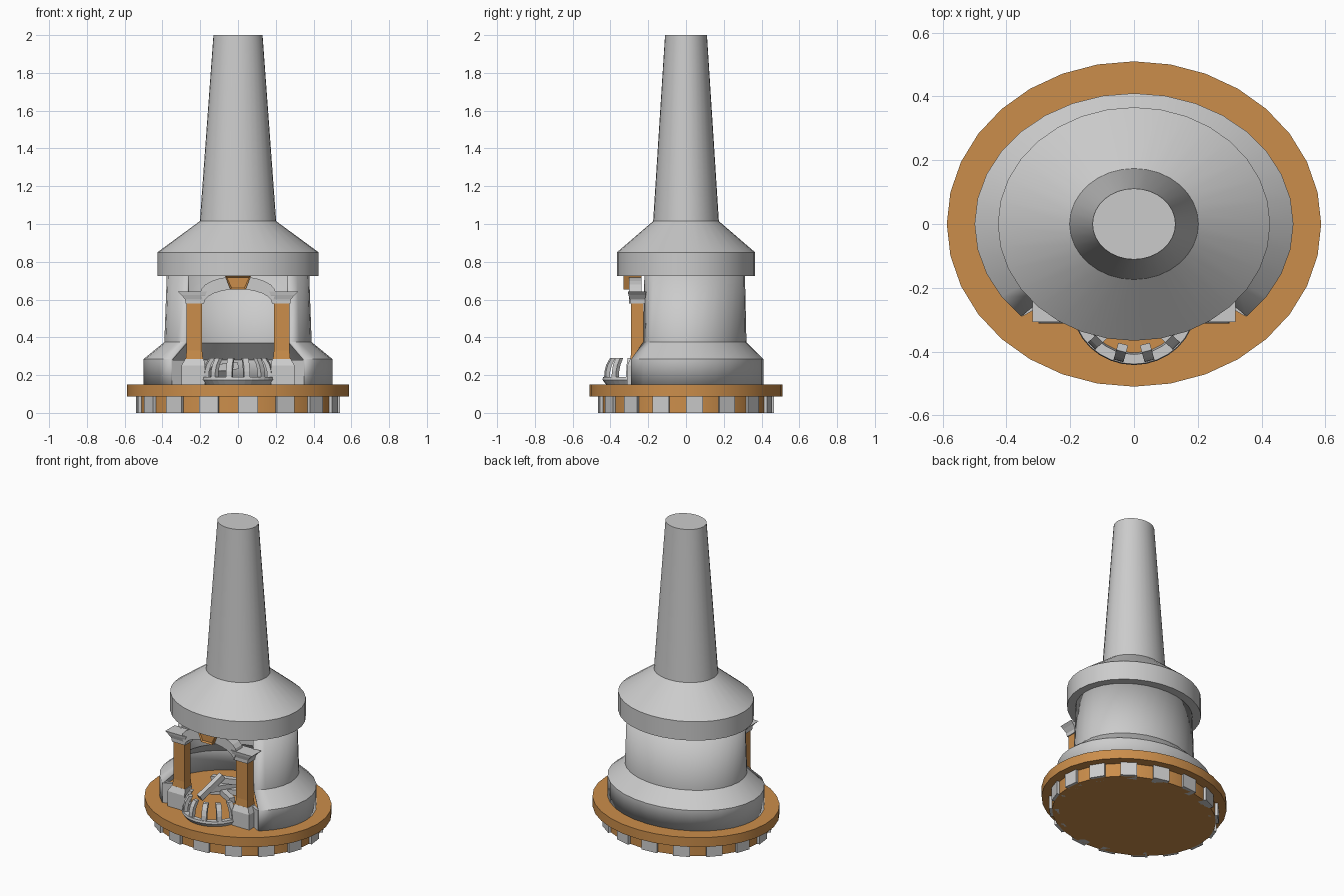
import bpy, bmesh, math
from mathutils import Vector

if "Cube" in bpy.data.objects:
    bpy.data.objects.remove(bpy.data.objects["Cube"])

orange = bpy.data.materials.new("orange_clay")
orange.diffuse_color = (0.6, 0.27, 0.07, 1)
orange.use_nodes = True
orange.node_tree.nodes["Principled BSDF"].inputs["Base Color"].default_value = orange.diffuse_color
STEP = math.tau / 32


def finish(name, bm, mat=None, smooth=False, recalc=True):
    if recalc:
        bmesh.ops.recalc_face_normals(bm, faces=bm.faces)
    me = bpy.data.meshes.new(name)
    bm.to_mesh(me)
    bm.free()
    ob = bpy.data.objects.new(name, me)
    bpy.context.collection.objects.link(ob)
    if mat:
        me.materials.append(mat)
    if smooth:
        bpy.ops.object.select_all(action='DESELECT')
        ob.select_set(True)
        bpy.context.view_layer.objects.active = ob
        bpy.ops.object.shade_smooth_by_angle(angle=math.radians(25))
    return ob


def add_loft(bm, rings, closed=True, caps=True):
    """Skin successive rings of points."""
    vs = [[bm.verts.new(p) for p in r] for r in rings]
    n = len(vs[0])
    for a, b in zip(vs, vs[1:]):
        for i in range(n if closed else n - 1):
            j = (i + 1) % n
            bm.faces.new((a[i], a[j], b[j], b[i]))
    if caps:
        bm.faces.new(vs[0][::-1])
        bm.faces.new(vs[-1])


def oval(rx, ry, z, first=0, count=32, cy=0):
    """Oval ring points, counted from the front centre."""
    return [(rx * math.sin(i * STEP), cy - ry * math.cos(i * STEP), z)
            for i in range(first, first + count)]


def rect(z, x0, x1, y0, y1):
    return [(x0, y0, z), (x1, y0, z), (x1, y1, z), (x0, y1, z)]


def block(name, levels, mat=None, mirror=True):
    bm = bmesh.new()
    add_loft(bm, [rect(*l) for l in levels])
    ob = finish(name, bm, mat)
    if mirror:
        ob.modifiers.new("Mirror", 'MIRROR')
    return ob


# Round foundation and plate
bm = bmesh.new()
add_loft(bm, [oval(.522, .447, 0), oval(.522, .447, .09)])
finish("foundation", bm, orange, True)
bm = bmesh.new()
add_loft(bm, [oval(.587, .51, .088), oval(.587, .51, .15)])
finish("floor_plate", bm, orange, True)

# Stone blocks set around the foundation on every other facet
bm = bmesh.new()
for i in range(0, 32, 2):
    o, n = oval(.54, .465, 0, i, 2), oval(.48, .41, 0, i, 2)
    foot = [o[0], o[1], n[1], n[0]]
    add_loft(bm, [foot, [(x, y, .09) for x, y, z in foot]])
finish("foundation_stones", bm)

# Open-fronted wall shell with flared skirt
bm = bmesh.new()
profile = [(.5, .41, .15), (.5, .41, .285), (.39, .32, .375), (.377, .312, .73)]
add_loft(bm, [oval(rx, ry, z, 4, 25) for rx, ry, z in profile], False, False)
wall = finish("wall_shell", bm, None, True, False)
sol = wall.modifiers.new("Thickness", 'SOLIDIFY')
sol.thickness = .012
sol.offset = -1

# Hood and chimney
bm = bmesh.new()
add_loft(bm, [oval(.427, .366, .725), oval(.427, .366, .85), oval(.202, .174, 1.015),
              oval(.13, .111, 2)])
finish("hood_and_chimney", bm, None, True)

# Wing between skirt and pedestal
bm = bmesh.new()
foot = [(.28, -.25), (.35, -.29), (.35, -.27), (.28, -.225)]
add_loft(bm, [[(x, y, z) for x, y in foot] for z in (.15, .28)])
finish("skirt_wing", bm).modifiers.new("Mirror", 'MIRROR')

# Doorway pedestals, pillars and capitals
block("pedestal", [(.15, .175, .3, -.312, -.24), (.25, .175, .3, -.312, -.24),
                   (.285, .18, .28, -.295, -.225)])
block("pillar", [(.28, .185, .278, -.295, -.222), (.33, .19, .272, -.29, -.225),
                 (.585, .19, .272, -.29, -.225)], orange)
block("capital", [(.578, .18, .278, -.297, -.218), (.6, .18, .28, -.297, -.218),
                  (.625, .172, .3, -.305, -.212), (.642, .165, .318, -.308, -.21)])

# Arch over the doorway
bm = bmesh.new()
inner, outer = [], []
for i in range(13):
    a = math.pi * i / 12
    inner.append((.18 * math.cos(a), .58 + .075 * math.sin(a)))
    outer.append((.2 * math.cos(a), .635 + .088 * math.sin(a)))
rings = []
for p, q in zip(inner, outer):
    rings.append([(p[0], -.303, p[1]), (q[0], -.303, q[1]),
                  (q[0], -.235, q[1]), (p[0], -.235, p[1])])
add_loft(bm, rings)
finish("door_arch", bm)

# Keystone with a recessed front panel
bm = bmesh.new()
add_loft(bm, [rect(.652, -.04, .04, -.33, -.235), rect(.724, -.068, .068, -.33, -.235)])
bmesh.ops.recalc_face_normals(bm, faces=bm.faces)
front = [f for f in bm.faces if f.normal.y < -.9]
bmesh.ops.inset_region(bm, faces=front, thickness=.011, depth=-.008)
finish("keystone", bm, orange)

# Hearth basket: half-round kerb and curved ribs
CY = -.255
bm = bmesh.new()
rings = []
for i in range(17):
    a = -math.pi / 2 + math.pi * i / 16
    rings.append([(r * math.sin(a), CY - r * .96 * math.cos(a), z)
                  for r, z in ((.175, .15), (.195, .175), (.192, .19), (.16, .19), (.155, .15))])
add_loft(bm, rings)
finish("hearth_kerb", bm)
bm = bmesh.new()
for deg in (-75, -45, -15, 15, 45, 75):
    a = math.radians(deg)
    out = Vector((math.sin(a), -.96 * math.cos(a), 0))
    side = Vector((math.cos(a), math.sin(a), 0)) * .016
    rings = []
    for r, z in ((.188, .185), (.186, .22), (.176, .255), (.155, .29)):
        c = Vector((0, CY, z))
        o, n = c + out * r, c + out * (r - .024)
        rings.append([o - side, o + side, n + side, n - side])
    add_loft(bm, rings)
finish("hearth_ribs", bm)

# Firewood inside
bm = bmesh.new()
logs = [((-.2, -.02, .17), (-.02, .08, .17)), ((-.2, .06, .17), (0, -.06, .17)),
        ((-.17, -.06, .2), (-.06, .12, .2)), ((-.21, .03, .23), (0, .05, .25)),
        ((-.19, -.13, .165), (-.13, .02, .27))]
for p, q in logs:
    p, q = Vector(p), Vector(q)
    d = (q - p).normalized()
    s = d.cross(Vector((0, 0, 1))).normalized() * .018
    u = s.cross(d).normalized() * .018
    add_loft(bm, [[c + s + u, c - s + u, c - s - u, c + s - u] for c in (p, q)])
finish("firewood", bm)
